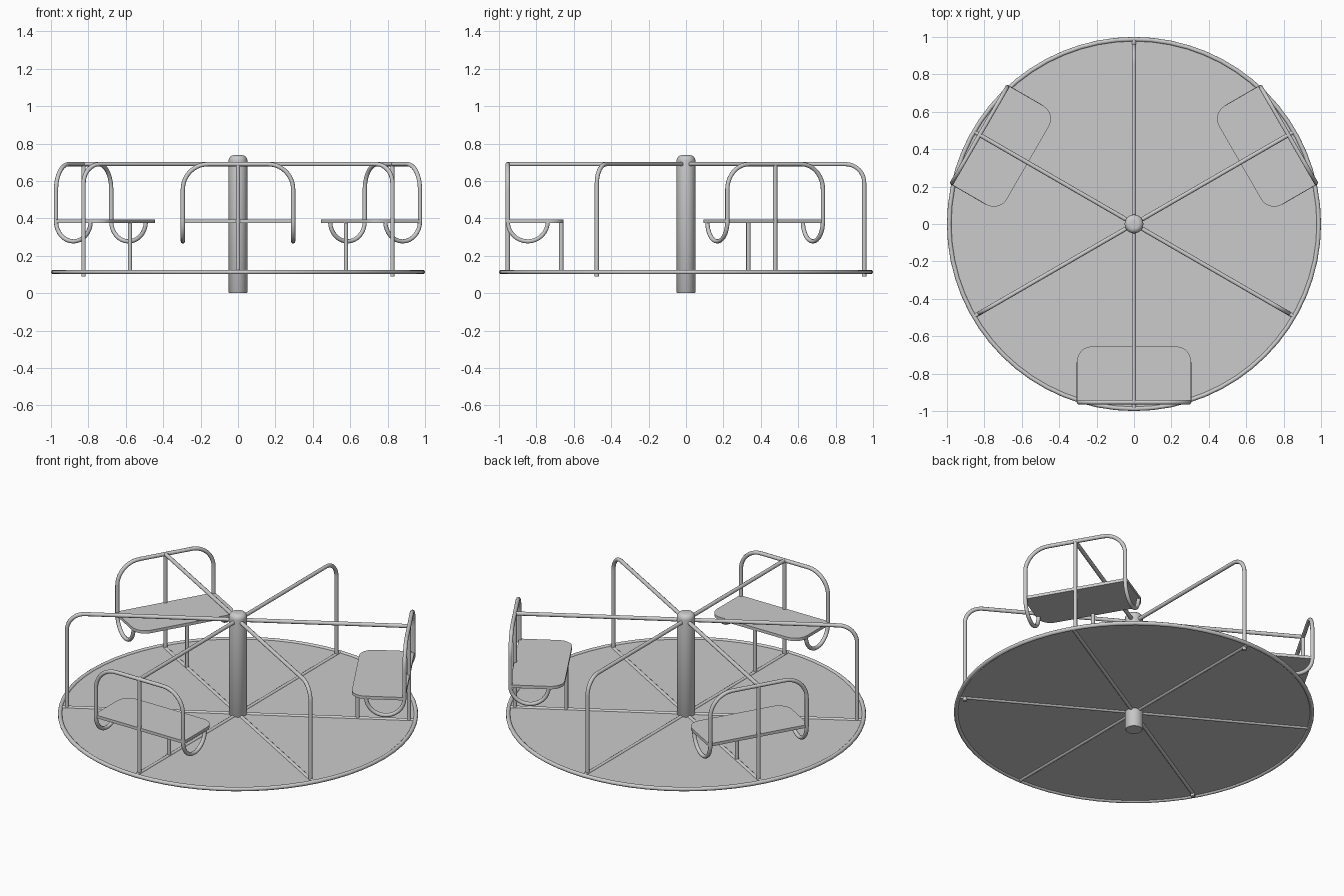
import bpy, bmesh
from math import sin, cos, pi, radians
from mathutils import Matrix

if "Cube" in bpy.data.objects:
    bpy.data.objects.remove(bpy.data.objects["Cube"])

DECK_Z, RAIL_Z, EDGE_R = 0.113, 0.69, 0.953


def arc(cx, cy, r, a0, a1, n=10):
    """2D arc points, angles in degrees."""
    return [(cx + r * cos(radians(a0 + (a1 - a0) * i / n)),
             cy + r * sin(radians(a0 + (a1 - a0) * i / n))) for i in range(n + 1)]


def smooth(ob):
    bpy.ops.object.select_all(action='DESELECT')
    ob.select_set(True)
    bpy.context.view_layer.objects.active = ob
    bpy.ops.object.shade_smooth_by_angle(angle=radians(40))


def tube(name, pts, r=0.0115, cyclic=False, turn=0):
    cu = bpy.data.curves.new(name, 'CURVE')
    cu.dimensions = '3D'
    cu.bevel_depth, cu.bevel_resolution, cu.use_fill_caps = r, 3, True
    sp = cu.splines.new('POLY')
    sp.points.add(len(pts) - 1)
    for p, co in zip(sp.points, pts):
        p.co = (*co, 1)
    sp.use_cyclic_u = cyclic
    ob = bpy.data.objects.new(name, cu)
    bpy.context.collection.objects.link(ob)
    ob.rotation_euler.z = radians(turn)
    bpy.ops.object.select_all(action='DESELECT')
    ob.select_set(True)
    bpy.context.view_layer.objects.active = ob
    bpy.ops.object.convert(target='MESH')
    smooth(bpy.context.object)


def slab(name, outline, z0, z1, turn=0):
    bm = bmesh.new()
    f = bm.faces.new([bm.verts.new((x, y, z0)) for x, y in outline])
    top = bmesh.ops.extrude_face_region(bm, geom=[f])['geom']
    bmesh.ops.translate(bm, vec=(0, 0, z1 - z0),
                        verts=[v for v in top if isinstance(v, bmesh.types.BMVert)])
    bmesh.ops.recalc_face_normals(bm, faces=bm.faces)
    me = bpy.data.meshes.new(name)
    bm.to_mesh(me)
    bm.free()
    ob = bpy.data.objects.new(name, me)
    bpy.context.collection.objects.link(ob)
    ob.rotation_euler.z = radians(turn)
    smooth(ob)


# centre post, lathed with a rounded top
profile = [(0, 0), (0.046, 0), (0.05, 0.005)] + arc(0.022, 0.71, 0.028, 0, 90, 6) + [(0, 0.738)]
bm = bmesh.new()
vs = [bm.verts.new((x, 0, z)) for x, z in profile]
es = [bm.edges.new(p) for p in zip(vs, vs[1:])]
bmesh.ops.spin(bm, geom=vs + es, cent=(0, 0, 0), axis=(0, 0, 1), angle=2 * pi, steps=32)
bmesh.ops.remove_doubles(bm, verts=bm.verts, dist=1e-4)
bmesh.ops.recalc_face_normals(bm, faces=bm.faces)
me = bpy.data.meshes.new("centre_post")
bm.to_mesh(me)
bm.free()
post = bpy.data.objects.new("centre_post", me)
bpy.context.collection.objects.link(post)
smooth(post)

# round deck and its tubular rim
slab("deck", arc(0, 0, 0.985, 0, 360, 64)[:-1], DECK_Z - 0.003, DECK_Z + 0.003)
tube("deck_rim", [(x, y, DECK_Z) for x, y in arc(0, 0, 0.988, 0, 360, 64)[:-1]], 0.012, True)

# deck spokes in six directions
for i in range(6):
    tube("deck_spoke", [(0, -0.03, DECK_Z), (0, -0.985, DECK_Z)], turn=60 * i)

# three bent handrails between the seats
bend = arc(EDGE_R - 0.1, RAIL_Z - 0.1, 0.1, 90, 0)
for turn in (60, 180, 300):
    tube("handrail", [(0, -0.03, RAIL_Z)] + [(0, -r, z) for r, z in bend]
         + [(0, -EDGE_R, 0.088)], turn=turn)

# three seats, each with top spoke, uprights, looped frame and seat board
side = arc(0.295 - 0.135, RAIL_Z - 0.135, 0.135, 90, 0)
hook = arc(-EDGE_R + 0.107, 0.384, 0.107, 180, 360, 16)
half = [(x, -EDGE_R, z) for x, z in side] + [(0.295, y, z) for y, z in hook]
frame = [(-x, y, z) for x, y, z in reversed(half)] + half
board = [(-0.305, -0.957), (0.305, -0.957)] + arc(0.225, -0.735, 0.08, 0, 90, 8) \
    + arc(-0.225, -0.735, 0.08, 90, 180, 8)
for turn in (0, 120, 240):
    tube("seat_spoke", [(0, -0.03, RAIL_Z), (0, -EDGE_R, RAIL_Z)], turn=turn)
    tube("seat_back_upright", [(0, -EDGE_R, RAIL_Z), (0, -EDGE_R, DECK_Z)], turn=turn)
    tube("seat_leg", [(0, -0.667, 0.385), (0, -0.667, DECK_Z)], turn=turn)
    tube("seat_frame", frame, turn=turn)
    slab("seat", board, 0.376, 0.394, turn)
